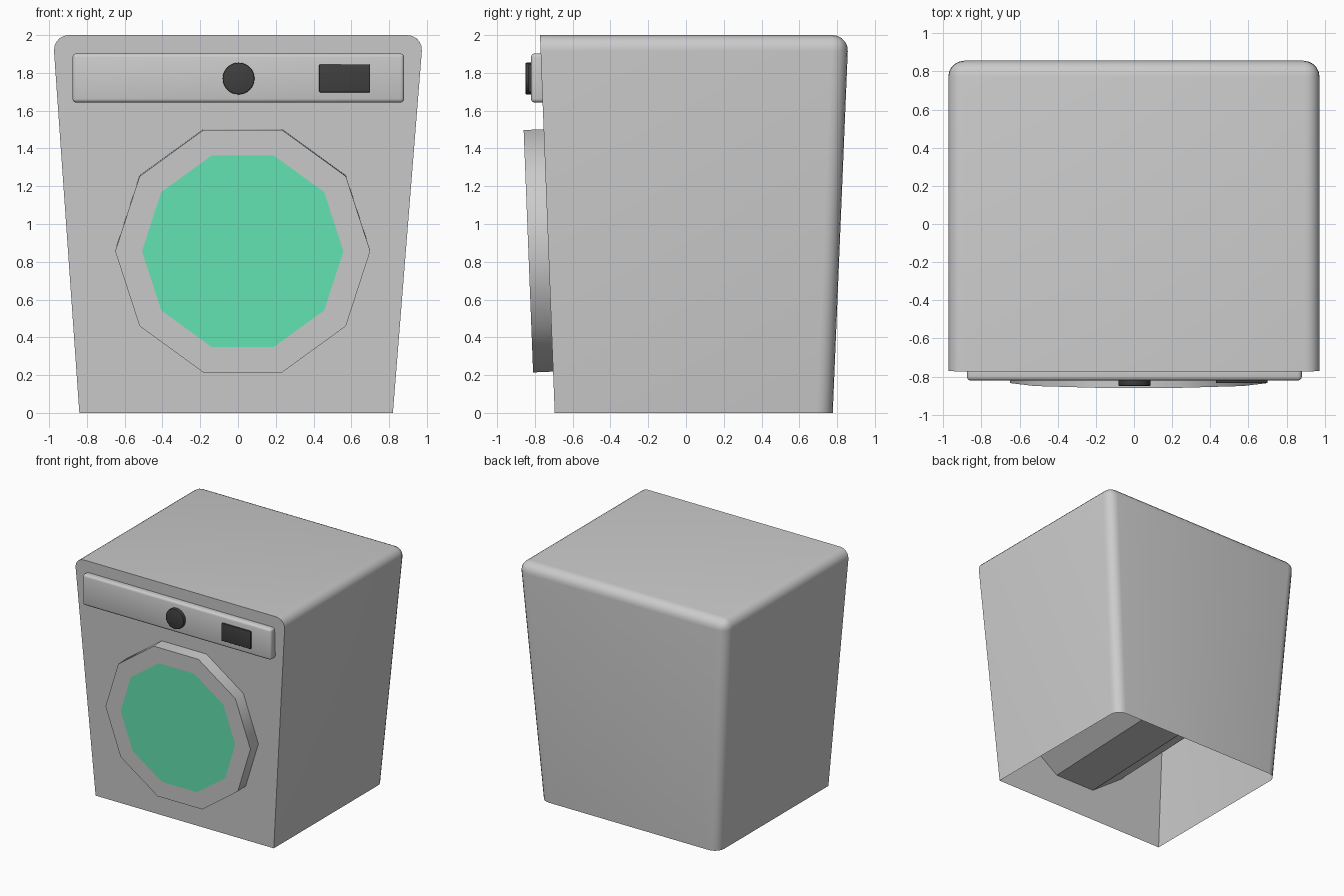
import bpy, bmesh, math
from mathutils import Vector

if "Cube" in bpy.data.objects:
    bpy.data.objects.remove(bpy.data.objects["Cube"])

SLOPE = 0.039                                  # forward lean of the front
AXIS = Vector((0, 1, SLOPE)).normalized()      # into the machine
UP = Vector((0, -SLOPE, 1)).normalized()
DOOR = Vector((0.025, -0.695 - SLOPE * 0.86, 0.86))


def material(name, rgb):
    m = bpy.data.materials.new(name)
    m.diffuse_color = (*rgb, 1)
    m.use_nodes = True
    m.node_tree.nodes["Principled BSDF"].inputs["Base Color"].default_value = m.diffuse_color
    return m


def finish(bm, name, angle, *mats):
    bmesh.ops.recalc_face_normals(bm, faces=bm.faces)
    me = bpy.data.meshes.new(name)
    bm.to_mesh(me)
    bm.free()
    ob = bpy.data.objects.new(name, me)
    bpy.context.collection.objects.link(ob)
    for m in mats:
        me.materials.append(m)
    bpy.ops.object.select_all(action='DESELECT')
    ob.select_set(True)
    bpy.context.view_layer.objects.active = ob
    bpy.ops.object.shade_smooth_by_angle(angle=math.radians(angle))
    return ob


def decagon(bm, r, depth):
    """Ring of ten vertices parallel to the leaning front."""
    pts = [DOOR + AXIS * depth + Vector((r * math.cos(a), 0, 0)) + UP * (r * math.sin(a))
           for a in (i * math.tau / 10 for i in range(10))]
    return [bm.verts.new(p) for p in pts]


def bridge(bm, a, b):
    n = len(a)
    return [bm.faces.new((a[i], a[(i + 1) % n], b[(i + 1) % n], b[i])) for i in range(n)]


def block(name, lo, hi, bevel, *mats):
    """Box with all edges rounded."""
    lo, hi = Vector(lo), Vector(hi)
    bm = bmesh.new()
    bmesh.ops.create_cube(bm, size=1)
    for v in bm.verts:
        v.co = (lo + hi) / 2 + v.co * (hi - lo)
    bmesh.ops.bevel(bm, geom=bm.edges[:], offset=bevel, segments=3, profile=0.5, affect='EDGES')
    return finish(bm, name, 35, *mats)


# Tapered body: rounded top and back edges, sharp front
bm = bmesh.new()
bot = [bm.verts.new(p) for p in ((-.84, -.695, 0), (.82, -.695, 0), (.82, .777, 0), (-.84, .777, 0))]
top = [bm.verts.new(p) for p in ((-.98, -.773, 2), (.98, -.773, 2), (.98, .86, 2), (-.98, .86, 2))]
bm.faces.new(bot[::-1])
bm.faces.new(top)
bridge(bm, bot, top)
bmesh.ops.recalc_face_normals(bm, faces=bm.faces)
rounded = [bm.edges.get(p) for p in ((top[1], top[2]), (top[2], top[3]), (top[3], top[0]),
                                     (bot[2], top[2]), (bot[3], top[3]))]
bmesh.ops.bevel(bm, geom=rounded, offset=.085, segments=5, profile=0.5, affect='EDGES')
# Door opening in the front, open underside
bm.normal_update()
front = min(bm.faces, key=lambda f: f.normal.y)
under = min(bm.faces, key=lambda f: f.normal.z)
rim = list(front.edges)
bmesh.ops.delete(bm, geom=[front], context='FACES_ONLY')
hole = decagon(bm, .61, 0)
rim += [bm.edges.new((hole[i], hole[(i + 1) % 10])) for i in range(10)]
bmesh.ops.triangle_fill(bm, edges=rim, use_beauty=True)
bmesh.ops.delete(bm, geom=[under], context='FACES_ONLY')
finish(bm, "body", 35)

# Drum behind the opening
bm = bmesh.new()
a, b = decagon(bm, .61, 0), decagon(bm, .61, 1.2)
bridge(bm, a, b)
bm.faces.new(b)
finish(bm, "drum", 30)

# Door with flush green window
bm = bmesh.new()
back, outer, inner = decagon(bm, .675, 0), decagon(bm, .675, -.106), decagon(bm, .533, -.106)
bridge(bm, back, outer)
bridge(bm, outer, inner)
bm.faces.new(inner).material_index = 1
finish(bm, "door", 40, material("door_grey", (.45, .45, .45)), material("window_green", (.13, .8, .46)))
door = bpy.data.objects["door"]
door.data.materials[0] = None                  # rim stays plain grey

# Control strip, display and knob
dark = material("dark_grey", (.05, .05, .05))
block("control_strip", (-.876, -.821, 1.643), (.88, -.74, 1.903), .02)
block("display", (.43, -.835, 1.697), (.70, -.80, 1.845), .005, dark)

bm = bmesh.new()
bmesh.ops.create_cone(bm, cap_ends=True, segments=32, radius1=.084, radius2=.084, depth=.05)
rims = [e for e in bm.edges if abs(e.verts[0].co.z - e.verts[1].co.z) < 1e-4]
bmesh.ops.bevel(bm, geom=rims, offset=.006, segments=2, profile=0.5, affect='EDGES')
for v in bm.verts:
    v.co = Vector((v.co.x + .003, v.co.z - .825, v.co.y + 1.77))
finish(bm, "knob", 35, dark)
